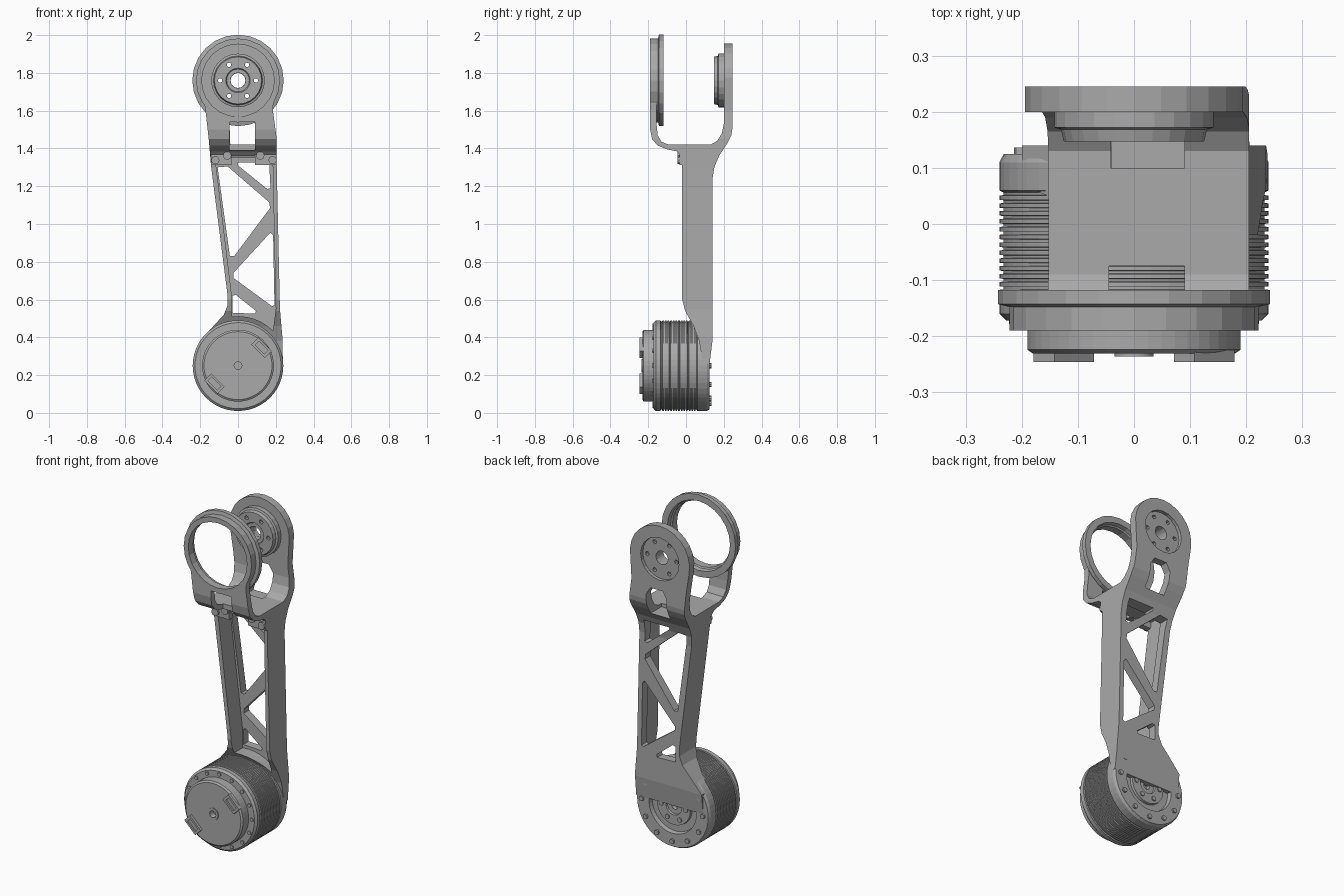
import bpy, bmesh, math
from mathutils import Vector

if "Cube" in bpy.data.objects:
    bpy.data.objects.remove(bpy.data.objects["Cube"], do_unlink=True)

grey = bpy.data.materials.new("machined grey")
grey.use_nodes = True
grey.diffuse_color = (0.4, 0.4, 0.4, 1)
grey.node_tree.nodes["Principled BSDF"].inputs["Base Color"].default_value = (0.4, 0.4, 0.4, 1)

MOTOR_Z, HUB_Z = 0.25, 1.76


def finish(name, bm):
    bmesh.ops.recalc_face_normals(bm, faces=bm.faces)
    mesh = bpy.data.meshes.new(name)
    bm.to_mesh(mesh)
    bm.free()
    mesh.materials.append(grey)
    ob = bpy.data.objects.new(name, mesh)
    bpy.context.collection.objects.link(ob)
    return ob


def prism(name, pts, axis, a, b):
    """Extrude a (y, z) outline along x, or an (x, z) outline along y, from a to b."""
    bm = bmesh.new()
    place = (lambda p: (a, p[0], p[1])) if axis == "x" else (lambda p: (p[0], a, p[1]))
    face = bm.faces.new([bm.verts.new(place(p)) for p in pts])
    out = bmesh.ops.extrude_face_region(bm, geom=[face])
    shift = Vector((b - a, 0, 0)) if axis == "x" else Vector((0, b - a, 0))
    bmesh.ops.translate(bm, vec=shift, verts=[v for v in out["geom"] if isinstance(v, bmesh.types.BMVert)])
    return finish(name, bm)


def lathe(name, profile, z, segs, closed=False):
    """Turn an (r, y) profile about a y axis at height z; open profiles get end caps."""
    bm = bmesh.new()
    rings = []
    for r, y in profile:
        angles = [2 * math.pi * i / segs for i in range(segs)]
        rings.append([bm.verts.new((r * math.cos(t), y, z + r * math.sin(t))) for t in angles])
    pairs = list(zip(rings, rings[1:] + rings[:1])) if closed else list(zip(rings, rings[1:]))
    for p, q in pairs:
        for i in range(segs):
            j = (i + 1) % segs
            bm.faces.new((p[i], p[j], q[j], q[i]))
    if not closed:
        bm.faces.new(rings[0])
        bm.faces.new(rings[-1])
    return finish(name, bm)


def arc(cx, cz, r, start, end, n):
    angles = [math.radians(start + (end - start) * i / n) for i in range(n + 1)]
    return [(cx + r * math.cos(t), cz + r * math.sin(t)) for t in angles]


def circle(cx, cz, r, n):
    return arc(cx, cz, r, 0, 360 - 360 / n, n - 1)


def box(x0, x1, z0, z1):
    return [(x0, z0), (x1, z0), (x1, z1), (x0, z1)]


def carve(ob, cutters, operation="DIFFERENCE"):
    for c in cutters:
        mod = ob.modifiers.new("cut", "BOOLEAN")
        mod.operation, mod.object, mod.solver = operation, c, "EXACT"
    bpy.context.view_layer.update()
    mesh = bpy.data.meshes.new_from_object(ob.evaluated_get(bpy.context.evaluated_depsgraph_get()))
    ob.modifiers.clear()
    ob.data = mesh
    for c in cutters:
        bpy.data.objects.remove(c, do_unlink=True)


def cut(pts, a, b):
    return prism("cutter", pts, "y", a, b)


# Forked link: side outline crossed with front outline
side = [(-0.19, 2), (-0.19, 1.5), (-0.18, 1.45), (-0.15, 1.415), (-0.1, 1.395), (-0.05, 1.385),
        (-0.025, 1.36), (-0.02, 1.3), (-0.02, 0.6), (-0.005, 0.54), (0.04, 0.46), (0.07, 0.38),
        (0.09, 0.26), (0.125, 0.26), (0.14, 0.38), (0.14, 1.24), (0.15, 1.3), (0.175, 1.36),
        (0.22, 1.43), (0.24, 1.47), (0.245, 1.5), (0.245, 2), (0.2, 2), (0.2, 1.53), (0.19, 1.48),
        (0.165, 1.44), (0.13, 1.42), (-0.09, 1.42), (-0.13, 1.435), (-0.15, 1.47), (-0.155, 1.52),
        (-0.155, 2)]
front = arc(0, HUB_Z, 0.195, -10, 190, 14) + [
    (-0.172, 1.6), (-0.155, 1.45), (-0.143, 1.31), (-0.055, 0.62), (-0.055, 0.57), (-0.075, 0.52),
    (-0.13, 0.46), (-0.2, 0.38), (-0.2, 0.2), (0.239, 0.2), (0.235, 0.4), (0.222, 0.55),
    (0.205, 1.3), (0.205, 1.45), (0.185, 1.6)]
link = prism("forked_link", side, "x", -0.3, 0.3)
carve(link, [cut(front, -0.4, 0.4)], "INTERSECT")

# Hollow behind the truss, truss openings, fork windows, bearing bore and hub recess
pocket = [(0.183, 1.35), (-0.12, 1.35), (-0.115, 1.3), (-0.033, 0.62), (-0.033, 0.56)]
pocket += arc(0, MOTOR_Z, 0.262, 97, 45, 6) + [(0.2, 0.55)]
openings = [
    [(-0.108, 1.3), (-0.055, 1.305), (0.165, 1.115), (0.17, 1.085), (-0.02, 0.83), (-0.043, 0.83)],
    [(0.0, 1.325), (0.165, 1.325), (0.172, 1.19), (0.155, 1.185), (0.0, 1.31)],
    [(0.172, 0.955), (0.186, 0.94), (0.193, 0.57), (0.18, 0.565), (-0.025, 0.715), (-0.025, 0.74)],
    [(-0.028, 0.62), (-0.012, 0.625), (0.095, 0.54), (0.09, 0.525), (-0.028, 0.53)]]
cutters = [cut(pocket, -0.2, 0.09)] + [cut(p, 0.0, 0.3) for p in openings]
cutters += [cut(box(-0.045, 0.09, 1.36, 1.54), -0.3, -0.075),
            cut([(-0.04, 1.4), (0.09, 1.4), (0.09, 1.53), (0.06, 1.575), (-0.02, 1.575), (-0.045, 1.53)], 0.1, 0.3),
            cut(circle(0, HUB_Z, 0.2, 20), -0.3, 0),
            cut(circle(0, HUB_Z, 0.125, 20), 0.225, 0.3),
            cut(circle(0, HUB_Z, 0.04, 12), 0.1, 0.3)]
bolt_holes = circle(0, HUB_Z, 0.095, 6)
cutters += [cut(circle(x, z, 0.012, 8), 0.1, 0.3) for x, z in bolt_holes]
carve(link, cutters)

# Bearing ring on the front arm
lathe("bearing_ring", [(0.222, -0.19), (0.222, -0.148), (0.242, -0.143), (0.242, -0.118),
                       (0.205, -0.118), (0.2, -0.14), (0.192, -0.145), (0.192, -0.19)], HUB_Z, 24, True)

# Output hub on the back arm
hub = lathe("output_hub", [(0.06, 0.155), (0.065, 0.147), (0.125, 0.147), (0.13, 0.168), (0.142, 0.172),
                           (0.142, 0.203), (0.04, 0.203), (0.04, 0.155)], HUB_Z, 24, True)
carve(hub, [cut(circle(x, z, 0.012, 8), 0.1, 0.3) for x, z in bolt_holes])

# Mounting lugs and screws at the fork base
for tag, x0, x1, screws in (("right", -0.142, -0.035, ((-0.12, 1.338), (-0.057, 1.362))),
                            ("left", 0.09, 0.205, ((0.118, 1.362), (0.183, 1.338)))):
    prism(tag + "_lug", box(x0, x1, 1.312, 1.39), "y", -0.034, 0.0)
    for i, (x, z) in enumerate(screws):
        prism(f"{tag}_lug_screw_{i}", circle(x, z, 0.022, 10), "y", -0.046, -0.03)

# Motor can with cooling ribs, front cap and recessed back
ribs = []
COUNT, PITCH = 13, 0.014
for i in range(COUNT):
    y = -0.125 + i * PITCH
    ribs += [(0.24, y), (0.24, y + PITCH * 0.55), (0.233, y + PITCH * 0.6), (0.233, y + PITCH * 0.95)]
can = [(0.02, -0.2), (0.02, -0.236), (0.035, -0.236), (0.035, -0.231), (0.18, -0.231), (0.19, -0.224),
       (0.19, -0.172), (0.228, -0.172), (0.24, -0.16), (0.24, -0.135), (0.233, -0.133), (0.233, -0.127)]
can += ribs + [(0.24, 0.06), (0.24, 0.11), (0.232, 0.125), (0.155, 0.125), (0.15, 0.1), (0.11, 0.1),
               (0.108, 0.115), (0.05, 0.115), (0.047, 0.105), (0.02, 0.105), (0.02, 0.08)]
lathe("motor", can, MOTOR_Z, 48)

# Motor screws: front flange, back flange and back hub
for name, radius, count, size, y0, y1 in (("front_flange_screw", 0.212, 16, 0.011, -0.178, -0.165),
                                          ("back_flange_screw", 0.2, 12, 0.014, 0.11, 0.136),
                                          ("back_hub_screw", 0.08, 6, 0.014, 0.1, 0.121)):
    for i, (x, z) in enumerate(circle(0, MOTOR_Z, radius, count)):
        prism(f"{name}_{i}", circle(x, z, size, 8), "y", y0, y1)

# Two angled connectors on the motor cap
for tag, sign in (("upper", 1), ("lower", -1)):
    def slanted(half_long, half_short):
        c = math.sqrt(0.5)
        corners = ((-1, -1), (1, -1), (1, 1), (-1, 1))
        return [(sign * 0.125 + c * (u * half_long + v * half_short),
                 MOTOR_Z + sign * 0.095 + c * (v * half_short - u * half_long)) for u, v in corners]
    plug = prism(tag + "_connector", slanted(0.05, 0.026), "y", -0.246, -0.225)
    carve(plug, [cut(slanted(0.034, 0.014), -0.3, -0.236)])
